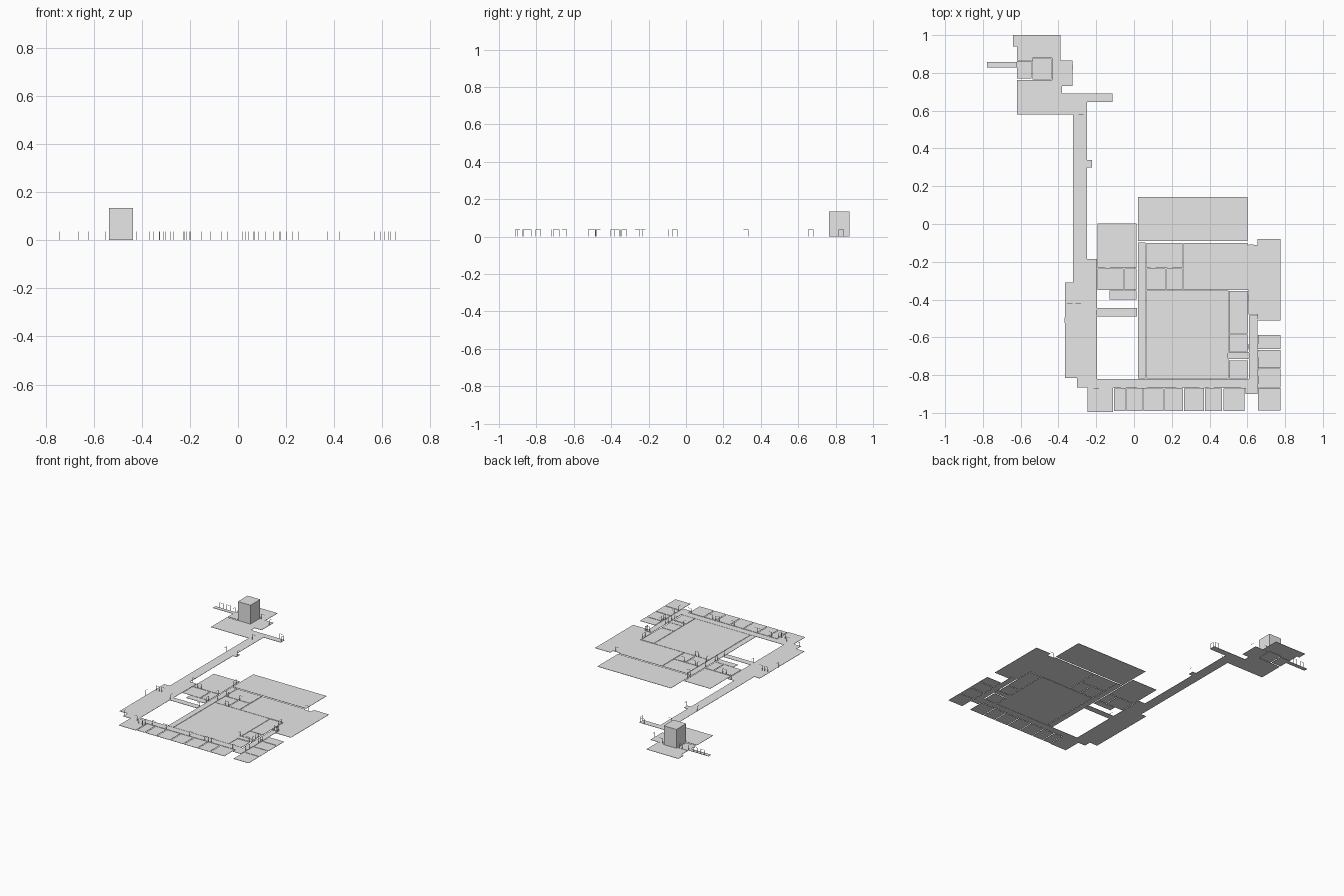
import bpy, bmesh

# One flat grey for the whole plan
grey = bpy.data.materials.new("plain grey")
grey.diffuse_color = (0.8, 0.8, 0.8, 1)
T = 0.002  # floor and frame thickness


def finish(name, bm):
    bmesh.ops.recalc_face_normals(bm, faces=bm.faces)
    me = bpy.data.meshes.new(name)
    bm.to_mesh(me)
    bm.free()
    me.materials.append(grey)
    ob = bpy.data.objects.new(name, me)
    bpy.context.collection.objects.link(ob)


def slab(name, pts, height=T):
    bm = bmesh.new()
    face = bm.faces.new([bm.verts.new((x, y, 0)) for x, y in pts])
    ext = bmesh.ops.extrude_face_region(bm, geom=[face], use_keep_orig=True)
    for g in ext["geom"]:
        if isinstance(g, bmesh.types.BMVert):
            g.co.z = height
    finish(name, bm)


def room(name, x0, y0, x1, y1, height=T):
    slab(name, [(x0, y0), (x1, y0), (x1, y1), (x0, y1)], height)


def door(name, x, y, along_x, w=0.026, h=0.037):
    """Open door frame: two thin posts and a head."""
    bm = bmesh.new()
    t = 0.0015
    for u, z, su, sz in ((-w / 2, h / 2, t, h), (w / 2, h / 2, t, h),
                         (0, h - t / 2, w, t)):
        size = (su, t, sz) if along_x else (t, su, sz)
        pos = (x + u, y, z) if along_x else (x, y + u, z)
        vs = bmesh.ops.create_cube(bm, size=1)["verts"]
        for v in vs:
            v.co = [v.co[i] * size[i] + pos[i] for i in range(3)]
    finish(name, bm)


# Long connected corridor running from the tower lobby round the courtyard
slab("main_corridor", [
    (-.435, .865), (-.325, .865), (-.325, .73), (-.38, .73), (-.38, .69),
    (-.115, .69), (-.115, .645), (-.25, .645), (-.25, .34), (-.222, .34),
    (-.222, .30), (-.25, .30), (-.25, -.185), (-.197, -.185), (-.197, -.445),
    (.017, -.445), (.017, -.49), (-.197, -.49), (-.197, -.82), (.61, -.82),
    (.61, -.485), (.653, -.485), (.653, -.9), (.59, -.9), (.59, -.868),
    (-.112, -.868), (-.112, -.995), (-.245, -.995), (-.245, -.865),
    (-.302, -.865), (-.302, -.815), (-.365, -.815), (-.365, -.31),
    (-.322, -.31), (-.322, .58), (-.62, .58), (-.62, .762), (-.435, .762)])

# Tower end
slab("north_room", [(-.64, 1), (-.388, 1), (-.388, .866), (-.435, .866),
                    (-.435, .878), (-.537, .878), (-.537, .866), (-.62, .866),
                    (-.62, .94), (-.64, .94)])
slab("west_passage", [(-.778, .828), (-.62, .828), (-.62, .77), (-.543, .77),
                      (-.543, .863), (-.62, .863), (-.62, .857), (-.778, .857)])
room("lift_tower", -.537, .765, -.437, .875, 0.135)

# Large halls
room("upper_hall", .02, -.09, .6, .143)
room("central_hall", .065, -.818, .5, -.353)
room("inner_corridor", .02, -.818, .062, -.098)
slab("east_hall", [(.262, -.1), (.6, -.1), (.6, -.11), (.655, -.11),
                   (.655, -.08), (.775, -.08), (.775, -.51), (.655, -.51),
                   (.655, -.48), (.605, -.48), (.605, -.35), (.262, -.35)])

# Smaller rooms
for name, *r in (
        ("middle_room", .065, -.232, .258, -.1),
        ("middle_store_a", .065, -.35, .167, -.236),
        ("middle_store_b", .172, -.35, .258, -.236),
        ("west_room", -.193, -.232, .013, .003),
        ("west_store_a", -.193, -.35, -.055, -.236),
        ("west_store_b", -.05, -.35, .013, -.236),
        ("west_store_c", -.13, -.4, .013, -.353),
        ("side_room_a", .503, -.58, .602, -.355),
        ("side_room_b", .503, -.675, .6, -.584),
        ("side_passage", .497, -.715, .608, -.678),
        ("side_room_c", .503, -.818, .6, -.722)):
    room(name, *r)

# Row of offices along the front
edges = [-.11, -.042, .048, .158, .263, .374, .47, .588]
for i, (a, b) in enumerate(zip(edges, edges[1:])):
    room(f"front_office_{i + 1}", a + .003, -.99, b - .003, -.872)

# Column of offices on the right
edges = [-.99, -.867, -.764, -.664, -.585]
for i, (a, b) in enumerate(zip(edges, edges[1:])):
    room(f"right_office_{i + 1}", .656, a + .002, .775, b - .002)

# Door frames in walls running along x
for i, (x, y) in enumerate((
        (-.73, .857), (-.675, .857), (-.565, .866), (-.41, .866), (-.28, .578),
        (-.14, .69), (-.34, -.42), (-.295, -.42), (-.215, -.185), (-.14, -.9),
        (-.055, -.87), (.03, -.87), (.055, -.87), (.24, -.87), (.36, -.87),
        (.41, -.87), (.58, -.87), (.64, -.485), (.1, -.234), (.19, -.234),
        (.16, -.352), (-.14, -.234), (-.2, -.87), (.045, -.095), (.58, -.72),
        (.62, -.11))):
    door(f"door_frame_x_{i + 1}", x, y, True)

# Door frames in walls running along y
for i, (x, y) in enumerate((
        (-.62, .843), (-.325, .83), (-.115, .667), (-.322, .32), (-.222, .32),
        (-.367, -.51), (-.197, -.47), (.018, -.47), (.018, -.26), (.063, -.23),
        (.018, -.37), (.063, -.33), (.018, -.06), (-.302, -.84), (-.112, -.9),
        (.655, -.65), (.655, -.69), (.655, -.79), (.655, -.86), (.605, -.39),
        (.605, -.65), (.497, -.697), (.61, -.697), (.655, -.49))):
    door(f"door_frame_y_{i + 1}", x, y, False)
